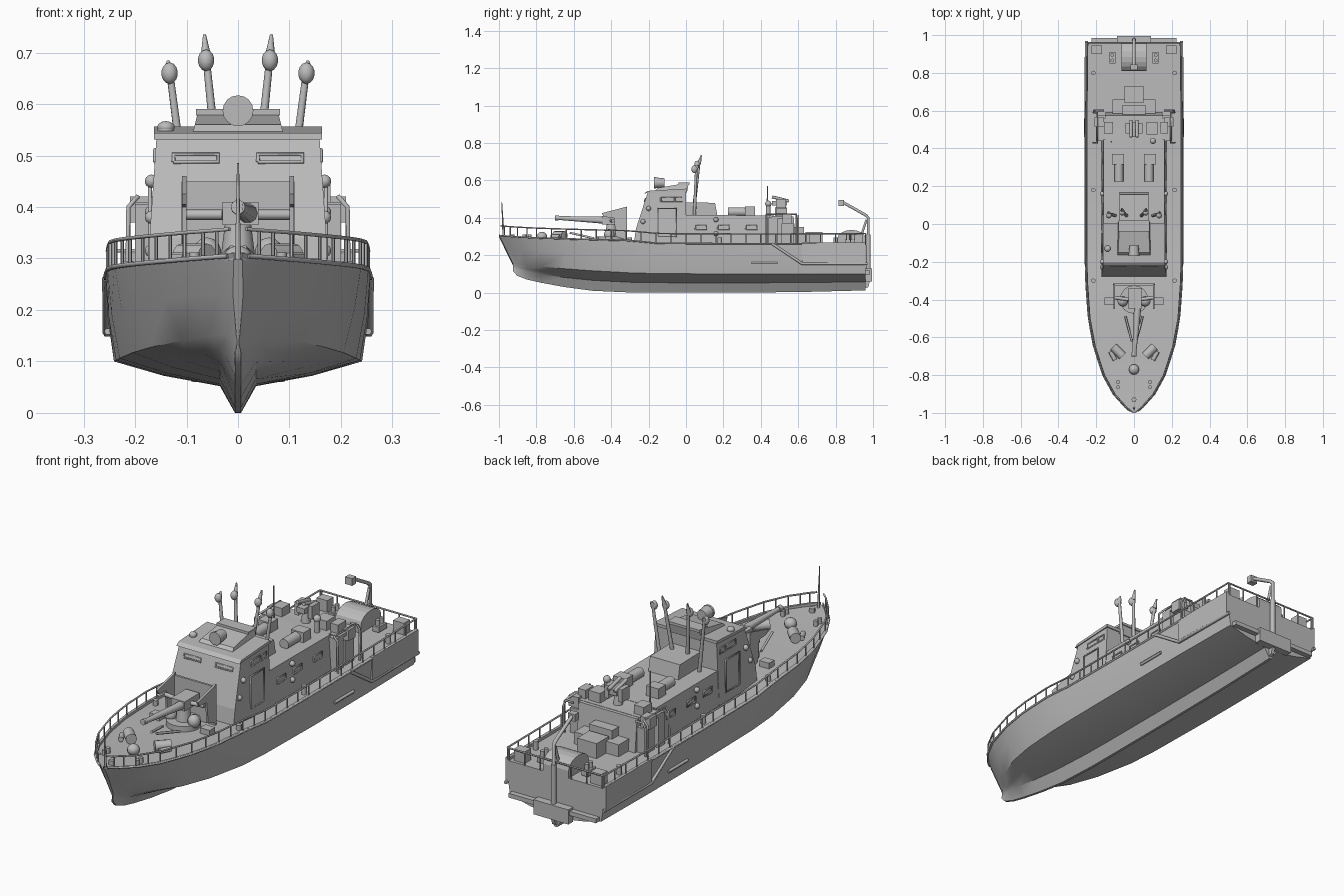
import bpy, bmesh, math
from mathutils import Vector

if "Cube" in bpy.data.objects:
    bpy.data.objects.remove(bpy.data.objects["Cube"])

grey = bpy.data.materials.new("hull grey")
grey.diffuse_color = (0.5, 0.5, 0.5, 1)
grey.use_nodes = True
grey.node_tree.nodes["Principled BSDF"].inputs["Base Color"].default_value = grey.diffuse_color


def make(name, verts, faces, smooth=None):
    me = bpy.data.meshes.new(name)
    me.from_pydata(verts, [], faces)
    bm = bmesh.new()
    bm.from_mesh(me)
    bmesh.ops.recalc_face_normals(bm, faces=bm.faces)
    bm.to_mesh(me)
    bm.free()
    ob = bpy.data.objects.new(name, me)
    bpy.context.collection.objects.link(ob)
    me.materials.append(grey)
    if smooth:
        me.polygons.foreach_set("use_smooth", [True] * len(me.polygons))
        me.set_sharp_from_angle(angle=math.radians(smooth))
    return ob


def rings(name, rs, smooth=None):
    """Skin a list of equal-length closed rings and cap both ends."""
    n = len(rs[0])
    faces = [(a * n + i, a * n + (i + 1) % n, (a + 1) * n + (i + 1) % n, (a + 1) * n + i)
             for a in range(len(rs) - 1) for i in range(n)]
    faces += [tuple(range(n)), tuple(range((len(rs) - 1) * n, len(rs) * n))]
    return make(name, [p for r in rs for p in r], faces, smooth)


def box(name, x, y, z):
    return rings(name, [[(x[0], y[0], h), (x[1], y[0], h), (x[1], y[1], h), (x[0], y[1], h)] for h in z])


def house(name, profile, w):
    """Side profile (y, z, half width) spanned across the boat."""
    return rings(name, [[(s * w(z), y, z) for y, z in profile] for s in (-1, 1)])


def rod(name, a, b, r, r2=None, n=8):
    a, b = Vector(a), Vector(b)
    q = (b - a).to_track_quat('Z', 'Y')
    rs = [[p + q @ Vector((k * math.cos(t * math.tau / n), k * math.sin(t * math.tau / n), 0)) for t in range(n)]
          for p, k in ((a, r), (b, r if r2 is None else r2))]
    return rings(name, rs, 50)


def pipe(name, pts, r):
    cu = bpy.data.curves.new(name, 'CURVE')
    cu.dimensions = '3D'
    cu.bevel_depth, cu.bevel_resolution, cu.use_fill_caps = r, 1, True
    sp = cu.splines.new('POLY')
    sp.points.add(len(pts) - 1)
    for p, c in zip(sp.points, pts):
        p.co = (*c, 1)
    ob = bpy.data.objects.new(name, cu)
    bpy.context.collection.objects.link(ob)
    cu.materials.append(grey)
    return ob


def ball(name, c, r, sz=1):
    rs = [[(c[0] + r * math.sin(a) * math.cos(t * math.tau / 12), c[1] + r * math.sin(a) * math.sin(t * math.tau / 12),
            c[2] + r * sz * math.cos(a)) for t in range(12)] for a in [0.05 + k * 3.04 / 7 for k in range(8)]]
    return rings(name, rs, 60)


# Hull stations: y, half beam, sheer z, chine half beam, chine z, keel z
stations = [(-1.0, .008, .31, .004, .155, .115), (-.97, .045, .307, .02, .153, .09), (-.9, .108, .302, .06, .148, .07),
            (-.8, .163, .297, .11, .14, .053), (-.65, .212, .292, .168, .128, .03), (-.5, .24, .288, .205, .117, .01),
            (-.3, .254, .283, .23, .106, .001), (-.15, .257, .268, .237, .102, 0), (.2, .257, .266, .241, .1, 0),
            (.6, .256, .266, .241, .1, .003), (.96, .252, .268, .236, .1, .012)]
hull = []
for y, b, zs, c, zc, zk in stations:
    yl = y + max(0, (-.7 - y)) * .25
    g = zk + (zc - zk) * .52
    rim = min(.01, b * .5)
    half = [(.006, yl, zk), (min(.035, c * .4), yl, g), (c * .6, yl, g + (zc - g) * .42), (c, yl, zc),
            ((b + c) / 2 + .004, (y + yl) / 2, (zs + zc) / 2), (b, y, zs), (b - rim, y, zs), (b - rim, y, zs - .012)]
    hull.append(half + [(-x, yy, z) for x, yy, z in reversed(half)])
rings("hull", hull, 28)


def sheer(y):
    for p, q in zip(stations, stations[1:]):
        if y <= q[0]:
            t = (y - p[0]) / (q[0] - p[0])
            return p[1] + t * (q[1] - p[1]), p[2] + t * (q[2] - p[2])
    return stations[-1][1:3]


# Guard rails, rub strips and side fittings
for s in (-1, 1):
    ys = [-.99, -.97, -.94, -.9, -.85] + [-.8 + .08 * i for i in range(23)]
    path = [(s * max(0, sheer(y)[0] - .004), y, sheer(y)[1] + .048) for y in ys]
    pipe("guard_rail", path, .004)
    for x, y, z in path[1:]:
        rod("rail_post", (x, y, z - .055), (x, y, z), .0035, n=6)
    pipe("gunwale_strip", [(s * sheer(y)[0], y, sheer(y)[1] - .004) for y in ys], .005)
    pipe("rub_strip", [(s * .256, .46, .262), (s * .255, .62, .155), (s * .252, .97, .155)], .008)
    pipe("short_rub_strip", [(s * .253, .35, .158), (s * .253, .49, .158)], .007)
    box("rear_side_plate", sorted((s * .245, s * .259)), (.62, .96), (.155, .268))
    for y in (-.85, .88):
        x = s * (.085 if y < 0 else .115)
        for d in (-.014, .014):
            rod("bollard", (x, y + d, .26), (x, y + d, .312), .01)
        box("bollard_base", (x - .016, x + .016), (y - .03, y + .03), (.26, .285))
    # Bow winch drums, splayed in a V
    rod("winch_drum", (s * .06, -.7, .305), (s * .11, -.65, .305), .024, n=12)
    rod("winch_handle", (s * .1, -.72, .3), (s * .125, -.675, .3), .012)
    for y in (-.3, .18, .8):
        rod("deck_vent", (s * .215, y, .25), (s * .215, y, .295), .012)
ball("capstan", (0, -.77, .3), .028, .9)
rod("bow_hatch", (0, -.93, .28), (0, -.93, .312), .013)
rod("bow_flagstaff", (0, -.975, .29), (0, -.985, .485), .006, .002)
pipe("stern_rail", [(-.25, .96, .315), (.25, .96, .315)], .004)
for i in range(7):
    rod("stern_rail_post", (-.24 + .08 * i, .96, .255), (-.24 + .08 * i, .96, .315), .0035, n=6)

# Wheelhouse and cabins
house("wheelhouse", [(-.28, .25), (-.268, .34), (-.205, .535), (0, .548), (0, .25)], lambda z: .172 - max(0, z - .34) * .07)
house("roof_visor", [(-.222, .531), (-.205, .544), (.005, .556), (.005, .542)], lambda z: .163)
house("mid_cabin", [(-.01, .25), (-.01, .415), (.45, .413), (.45, .25)], lambda z: .172 - max(0, z - .3) * .1)
house("raised_cabin", [(-.01, .4), (-.01, .483), (.155, .48), (.17, .4)], lambda z: .077)
house("aft_cabin", [(.44, .25), (.44, .412), (.575, .408), (.59, .25)], lambda z: .15)
house("bridge_cowl", [(-.175, .535), (-.15, .56), (.015, .588), (.005, .535)], lambda z: .09 - (z - .535) * .25)
box("cowl_rim", (-.082, .082), (-.04, .018), (.578, .59))
rod("searchlight", (0, -.165, .587), (0, -.115, .587), .029, .024, 16)
rod("searchlight_rim", (0, -.17, .587), (0, -.16, .587), .03, n=16)
rod("sensor_post", (-.14, -.13, .53), (-.14, -.13, .555), .016, n=12)
ball("sensor_dome", (-.14, -.13, .555), .017, .7)


def slot(name, c, u, v, w, h):
    """Framed slot: four thin bars around a shallow plate."""
    c, u, v = Vector(c), Vector(u).normalized(), Vector(v).normalized()
    p = [c + u * (w * a) + v * (h * b) for a, b in ((-1, -1), (1, -1), (1, 1), (-1, 1))]
    pipe(name, [*p, p[0]], .004)


for s in (-1, 1):
    slot("front_window_frame", (s * .082, -.219, .495), (1, 0, 0), (0, .06, .195), .043, .008)
    for y, z, w in ((-.1, .5, .035), (-.04, .5, .02), (.08, .35, .03), (.2, .35, .03), (.35, .35, .03)):
        x = .172 - max(0, z - .34) * .07 if z > .4 else .168
        slot("side_window_frame", (s * x, y, z), (0, 1, 0), (0, 0, 1), w, .012)
    slot("side_door", (s * .171, -.1, .375), (0, 1, 0), (0, 0, 1), .05, .075)
    for y, z in ((-.23, .38), (-.2, .45), (.16, .315), (.16, .39)):
        ball("side_lamp", (s * .168, y, z), .013)
    # Antenna masts with angled heads
    for x0, x1, z0, z1, y1 in ((.1, .133, .41, .665, .055), (.04, .062, .48, .69, .07)):
        rod("mast", (s * x0, .045, z0), (s * x1, y1, z1), .009, .007)
        ball("mast_head", (s * x1, y1 - .01, z1 - .005), .016, 1.3)
        rod("mast_tip", (s * x1, y1, z1), (s * (x1 + .003), y1 + .012, z1 + (.045 if x0 < .05 else .018)), .011, .003)
    # Raft canisters on the cabin roof
    rod("raft_canister", (s * .08, .225, .432), (s * .08, .34, .432), .024, n=12)
    box("canister_box", (s * .085 - .032, s * .085 + .032), (.315, .37), (.405, .46))
    # Equipment lockers flanking the aft cabin
    box("side_locker", sorted((s * .145, s * .2)), (.44, .49), (.25, .405))
    box("rear_locker", sorted((s * .145, s * .195)), (.51, .575), (.25, .37))
    box("locker_drum_box", sorted((s * .16, s * .21)), (.515, .565), (.37, .42))
    pipe("side_ladder_arch", [(s * .215, .43, .25), (s * .213, .43, .4), (s * .195, .43, .42), (s * .195, .59, .42),
                              (s * .213, .59, .4), (s * .215, .59, .25)], .005)
    pipe("locker_hoop", [(s * .16, .6, .41), (s * .2, .6, .41), (s * .213, .6, .38), (s * .213, .6, .26)], .005)
    box("stern_locker", sorted((s * .17, s * .225)), (.9, .945), (.25, .31))

# Aft roof deck gun mount and equipment
box("aft_roof", (-.2, .2), (.46, .56), (.395, .41))
rod("aft_gun_pedestal", (0, .5, .4), (0, .5, .47), .022, .014, 10)
box("aft_gun_body", (-.02, .02), (.46, .54), (.465, .49))
for s in (-1, 1):
    rod("aft_gun_barrel", (s * .016, .55, .49), (s * .016, .46, .512), .008)
    box("aft_gun_shield", sorted((s * .025, s * .045)), (.48, .535), (.44, .5))
box("roof_crate", (.065, .125), (.475, .54), (.405, .455))
box("small_crate", (.14, .18), (.48, .54), (.405, .45))
box("left_crate", (-.16, -.11), (.48, .54), (.405, .45))
rod("whip_aerial", (-.12, .435, .4), (-.12, .435, .57), .005, .003, 6)
rod("roof_vent", (.1, .44, .4), (.1, .44, .47), .012)
ball("vent_cap", (.1, .44, .475), .017)

# Aft steps, stern canopy and davit
box("aft_step_low", (-.115, .115), (.585, .66), (.25, .31))
box("aft_step_high", (-.06, .06), (.58, .63), (.25, .35))
box("aft_hatch_box", (-.05, .05), (.64, .73), (.25, .325))
house("stern_canopy", [(.81, .25), (.81, .29)] + [(.885 - .075 * math.cos(a), .29 + .045 * math.sin(a))
      for a in (.4, .8, 1.2, 1.57, 1.95, 2.35, 2.75)] + [(.96, .29), (.96, .25)], lambda z: .066)
pipe("davit_arm", [(0, .975, .15), (0, .975, .4), (0, .96, .415), (0, .83, .488)], .009)
pipe("davit_brace", [(0, .935, .3), (0, .965, .39)], .007)
box("davit_head", (-.018, .018), (.815, .845), (.462, .495))

# Transom step, rudder and plate
box("transom_step", (-.225, .225), (.95, .985), (.098, .118))
box("transom_plate", (-.09, .09), (.96, .995), (.06, .128))
house("rudder", [(.93, .01), (.93, .07), (.985, .07), (.975, .03)], lambda z: .008)
rod("transom_post", (0, .975, .1), (0, .975, .31), .012)

# Forward gun: mount, shield and barrel
rod("gun_turntable", (0, -.4, .26), (0, -.4, .3), .075, n=16)
rod("gun_pedestal", (0, -.4, .29), (0, -.4, .37), .035, .025, 10)
box("gun_breech", (-.03, .04), (-.45, -.34), (.365, .41))
rod("gun_barrel", (.02, -.43, .387), (0, -.7, .4), .02, .01, 10)
rod("gun_muzzle", (0, -.68, .399), (0, -.7, .4), .014, n=10)
box("shield_back", (-.11, .11), (-.325, -.315), (.27, .45))
for s in (-1, 1):
    rings("shield_side", [[(x, -.44, .405), (x, -.45, .425), (x, -.315, .46), (x, -.315, .28), (x, -.375, .3),
                           (x, -.385, .4)] for x in (s * .1, s * .109)])
    rod("gun_trunnion", (s * .03, -.4, .385), (s * .1, -.39, .385), .01)
    ball("ammo_drum", (s * .06, -.41, .31), .028, 1.1)
    box("shield_foot", (s * .13 - .025, s * .13 + .025), (-.43, -.39), (.265, .3))
    pipe("gun_support", [(s * .045, -.49, .29), (s * .012, -.62, .32)], .006)
